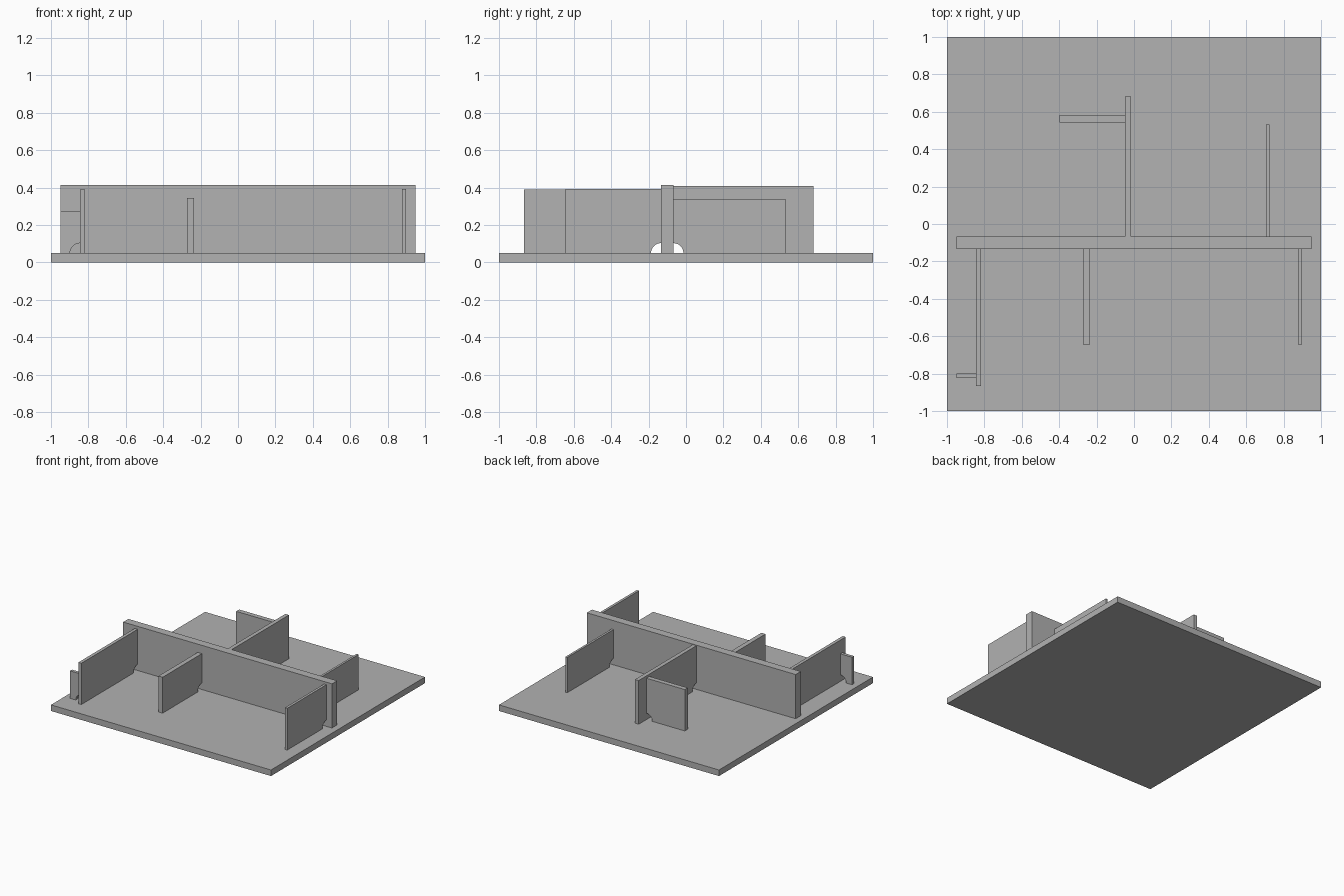
import bpy
import math
from mathutils import Vector

cube = bpy.data.objects.get("Cube")
if cube:
    bpy.data.objects.remove(cube, do_unlink=True)

grey = bpy.data.materials.new("steel grey")
grey.use_nodes = True
colour = (0.445, 0.445, 0.445, 1)
grey.diffuse_color = colour
grey.node_tree.nodes["Principled BSDF"].inputs["Base Color"].default_value = colour

BASE_TOP = 0.05
NOTCH = 0.053
FRONT, BACK = -0.134, -0.067  # faces of the main web


def extrude(name, profile, offset):
    """Prism from a closed outline pushed along an offset vector."""
    n = len(profile)
    verts = [Vector(p) for p in profile]
    verts += [v + Vector(offset) for v in verts]
    faces = [tuple(range(n)), tuple(range(2 * n - 1, n - 1, -1))]
    faces += [(i, i + n, (i + 1) % n + n, (i + 1) % n) for i in range(n)]
    mesh = bpy.data.meshes.new(name)
    mesh.from_pydata(verts, [], faces)
    # Wind every prism outward whichever way it was swept
    volume = sum(f.center.dot(f.normal) * f.area for f in mesh.polygons)
    if volume < 0:
        mesh.flip_normals()
    mesh.materials.append(grey)
    obj = bpy.data.objects.new(name, mesh)
    bpy.context.collection.objects.link(obj)
    return obj


def block(name, x0, x1, y0, y1, z0, z1):
    outline = [(x0, y0, z0), (x1, y0, z0), (x1, y1, z0), (x0, y1, z0)]
    return extrude(name, outline, (0, 0, z1 - z0))


def plate(name, axis, joint, end, side0, side1, top):
    """Upright plate with a quarter-round weld notch at its lower joint corner."""
    sign = 1 if end > joint else -1
    outline = [(end, BASE_TOP), (end, top), (joint, top)]
    for i in range(13):
        a = math.pi / 2 * (1 - i / 12)
        outline.append((joint + sign * NOTCH * math.cos(a),
                        BASE_TOP + NOTCH * math.sin(a)))
    if axis == "y":
        return extrude(name, [(side0, u, z) for u, z in outline],
                       (side1 - side0, 0, 0))
    return extrude(name, [(u, side0, z) for u, z in outline],
                   (0, side1 - side0, 0))


# Base and main web
block("base_plate", -1, 1, -1, 1, 0, BASE_TOP)
block("main_web", -0.95, 0.948, FRONT, BACK, BASE_TOP, 0.413)

# Stiffeners in front of the web
plate("front_right_stiffener", "y", FRONT, -0.866, -0.845, -0.818, 0.389)
plate("front_middle_stiffener", "y", FRONT, -0.643, -0.273, -0.235, 0.345)
plate("front_left_stiffener", "y", FRONT, -0.643, 0.877, 0.898, 0.393)
plate("front_bracket", "x", -0.845, -0.95, -0.824, -0.798, 0.276)

# Stiffeners behind the web
plate("back_middle_stiffener", "y", BACK, 0.683, -0.048, -0.015, 0.409)
plate("back_left_stiffener", "y", BACK, 0.533, 0.706, 0.724, 0.34)
plate("back_bracket", "x", -0.048, -0.397, 0.544, 0.583, 0.39)
